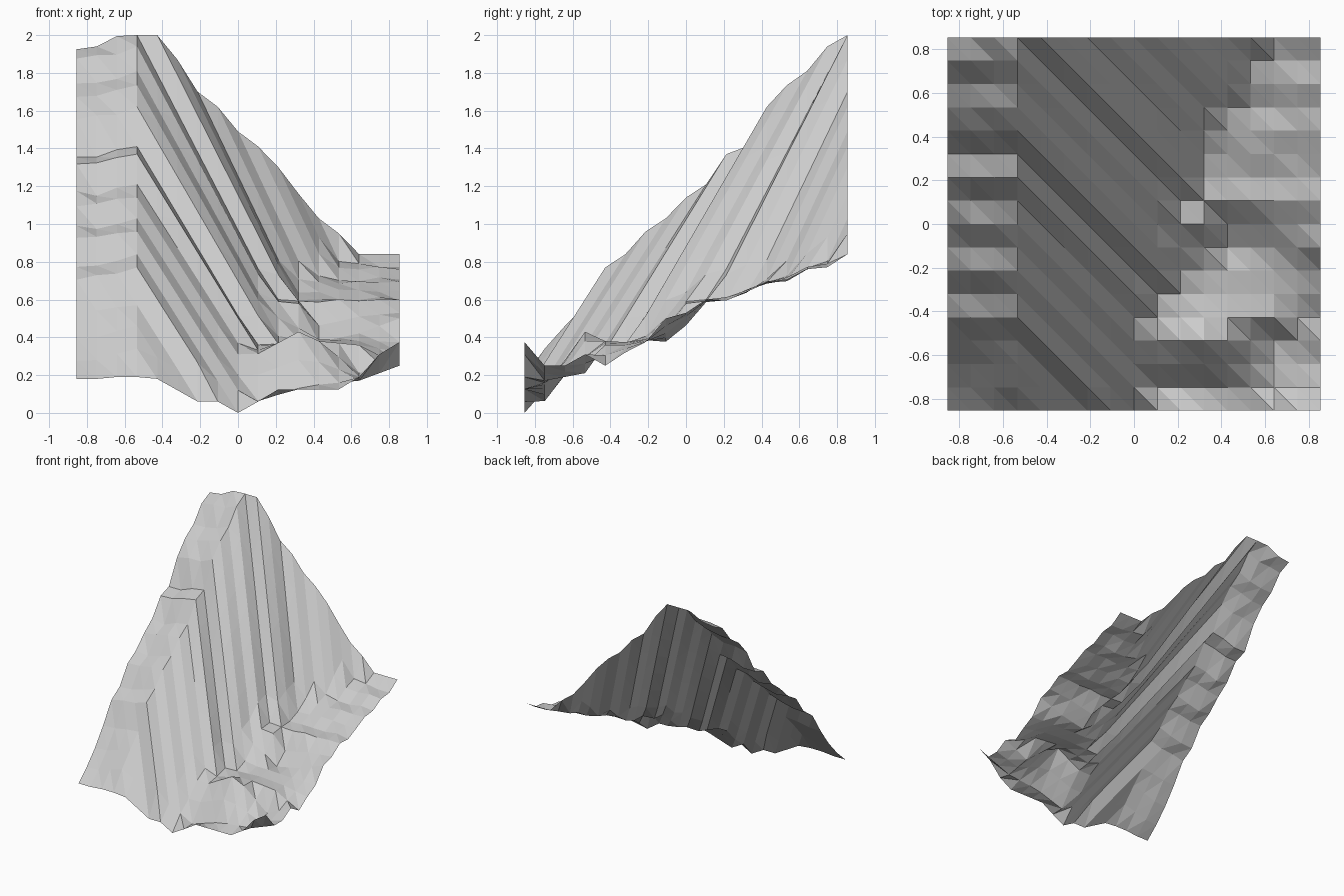
import bpy, bmesh, random

if "Cube" in bpy.data.objects:
    bpy.data.objects.remove(bpy.data.objects["Cube"])

random.seed(4)
N = 16
HALF = 0.855
STEP = 2 * HALF / N
CREST = 3        # grid column of the ridge line

# Ridge height for each row, front to back
RIDGE = [0.19, 0.34, 0.46, 0.57, 0.77, 0.84, 0.96, 1.03, 1.14,
         1.21, 1.37, 1.41, 1.62, 1.735, 1.81, 1.94, 2.0]

# Valley floor: heights at stations across x for the uneven front rows,
# then gentle terraces towards the back
STATIONS = [0.1, 0.32, 0.43, 0.64, 0.855]
FLOOR = {1: (.06, .13, .15, .17, .25), 2: (.20, .28, .27, .19, .25),
         3: (.31, .43, .38, .21, .31), 4: (.33, .38, .38, .36, .25),
         5: (.36, .37, .375, .36, .32), 6: (.39, .39, .39, .38, .375),
         7: (.56, .45, .375, .42, .50), 8: (.60, .58, .46, .51, .53)}
TERRACE = {9: .585, 10: .595, 11: .64, 12: .68, 13: .70, 14: .755, 15: .775}

# Outline of the front and back borders
FRONT = [.18, .18, .19, .19, .18, .12, .06, .06, 0,
         .06, .125, .125, .125, .125, .19, .31, .375]
BACK = [1.925, 1.94, 1.995, 2.0, 2.0, 1.87, 1.70, 1.62, 1.49,
        1.41, 1.30, 1.16, 1.03, .95, .84, .84, .84]


def floor_height(row, x):
    if row in TERRACE:
        return TERRACE[row] + random.uniform(-.005, .018)
    pts = FLOOR[row]
    if x <= STATIONS[0]:
        return pts[0]
    for k in range(len(pts) - 1):
        a, b = STATIONS[k], STATIONS[k + 1]
        if x <= b:
            return pts[k] + (pts[k + 1] - pts[k]) * (x - a) / (b - a)
    return pts[-1]


def hill_height(row, col):
    """Follow the diagonal uphill to the ridge or back border, then drop evenly."""
    steps = min(col - CREST, N - row)
    top_row, top_col = row + steps, col - steps
    top = BACK[top_col] if top_row == N else RIDGE[top_row]
    blend = min(1, max(0, (row + col - 12) / 11))
    return top - steps * (.168 + .06 * blend)


def height(row, col):
    if row == 0:
        return FRONT[col]
    if row == N:
        return BACK[col]
    if col < CREST:                                # rough left shoulder
        return RIDGE[row] - (.05, .04, .02)[col] + random.uniform(-.025, .02)
    if col == CREST:
        return RIDGE[row]
    return max(hill_height(row, col), floor_height(row, -HALF + col * STEP))


# Faceted hillside sheet, every cell split along the same diagonal
bm = bmesh.new()
grid = [[bm.verts.new((-HALF + c * STEP, -HALF + r * STEP, height(r, c)))
         for c in range(N + 1)] for r in range(N + 1)]
for r in range(N):
    for c in range(N):
        a, b = grid[r][c], grid[r][c + 1]
        d, e = grid[r + 1][c], grid[r + 1][c + 1]
        bm.faces.new((a, b, d))
        bm.faces.new((b, e, d))
mesh = bpy.data.meshes.new("hillside_terrain")
bm.to_mesh(mesh)
bm.free()
bpy.context.collection.objects.link(bpy.data.objects.new("hillside_terrain", mesh))
